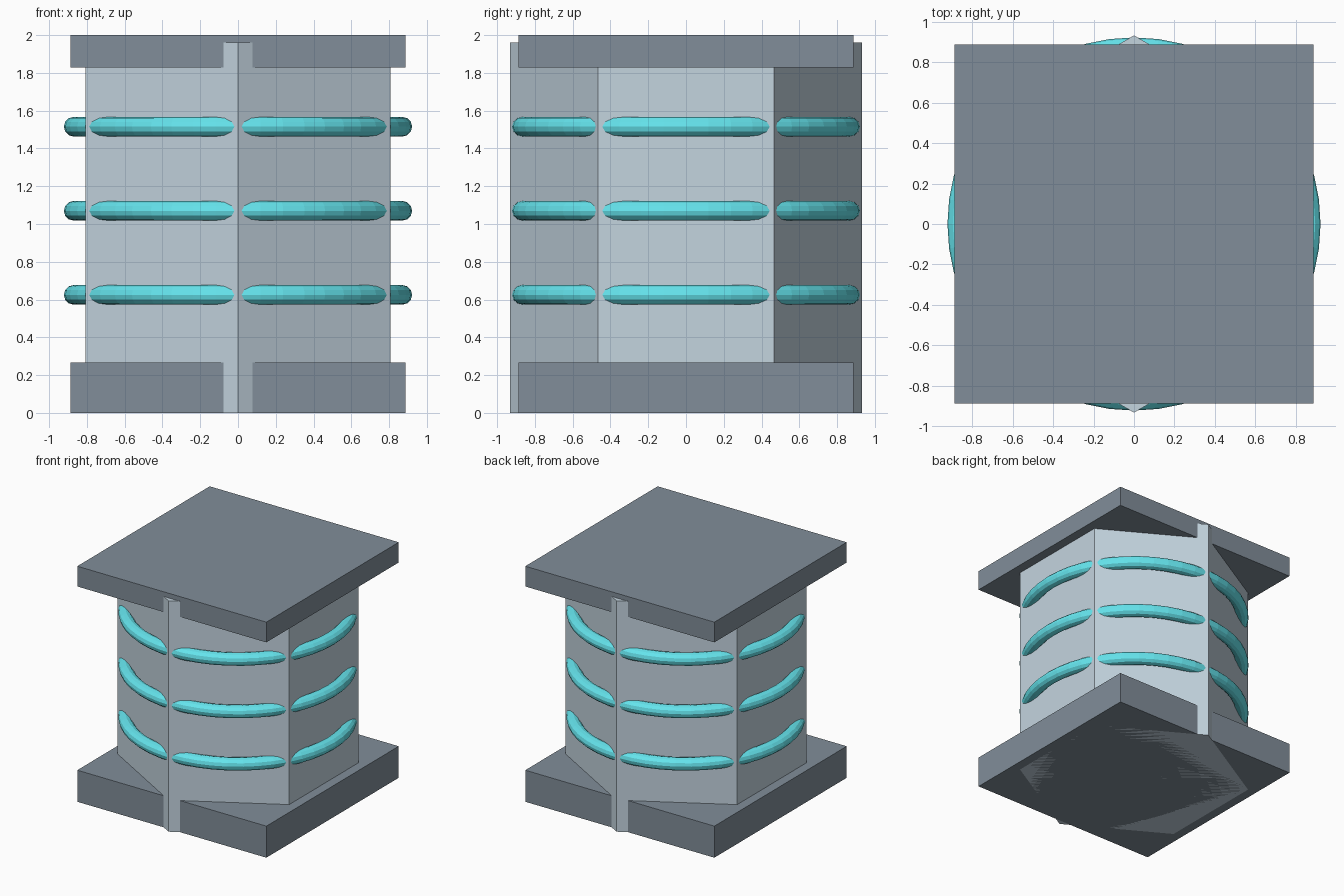
import bpy
from math import pi

if "Cube" in bpy.data.objects:
    bpy.data.objects.remove(bpy.data.objects["Cube"])


def material(name, rgb):
    m = bpy.data.materials.new(name)
    m.diffuse_color = (*rgb, 1)
    m.use_nodes = True
    m.node_tree.nodes["Principled BSDF"].inputs["Base Color"].default_value = m.diffuse_color
    return m


pale = material("pale_blue_grey", (0.55, 0.66, 0.74))
dark = material("slate_grey", (0.22, 0.27, 0.32))
cyan = material("cyan", (0.13, 0.78, 0.85))


def finish(name, mat):
    ob = bpy.context.object
    ob.name = name
    ob.data.materials.append(mat)
    return ob


def plate(name, z0, z1, half=0.888):
    bpy.ops.mesh.primitive_cube_add(size=1, location=(0, 0, (z0 + z1) / 2))
    ob = finish(name, dark)
    ob.scale = (2 * half, 2 * half, z1 - z0)


# Hexagonal body with corners pointing to front and back
bpy.ops.mesh.primitive_cylinder_add(vertices=6, radius=0.932, depth=1.96,
                                    location=(0, 0, 0.98))
finish("hexagonal_body", pale)

# Square base and lid plates
plate("base_plate", 0.0, 0.268)
plate("lid_plate", 1.828, 2.0)

# Three rings that bulge out of the flat sides
for i in range(3):
    bpy.ops.mesh.primitive_torus_add(major_segments=48, minor_segments=12,
                                     major_radius=0.87, minor_radius=0.052,
                                     location=(0, 0, 0.625 + 0.445 * i))
    finish(f"ring_{i + 1}", cyan)
